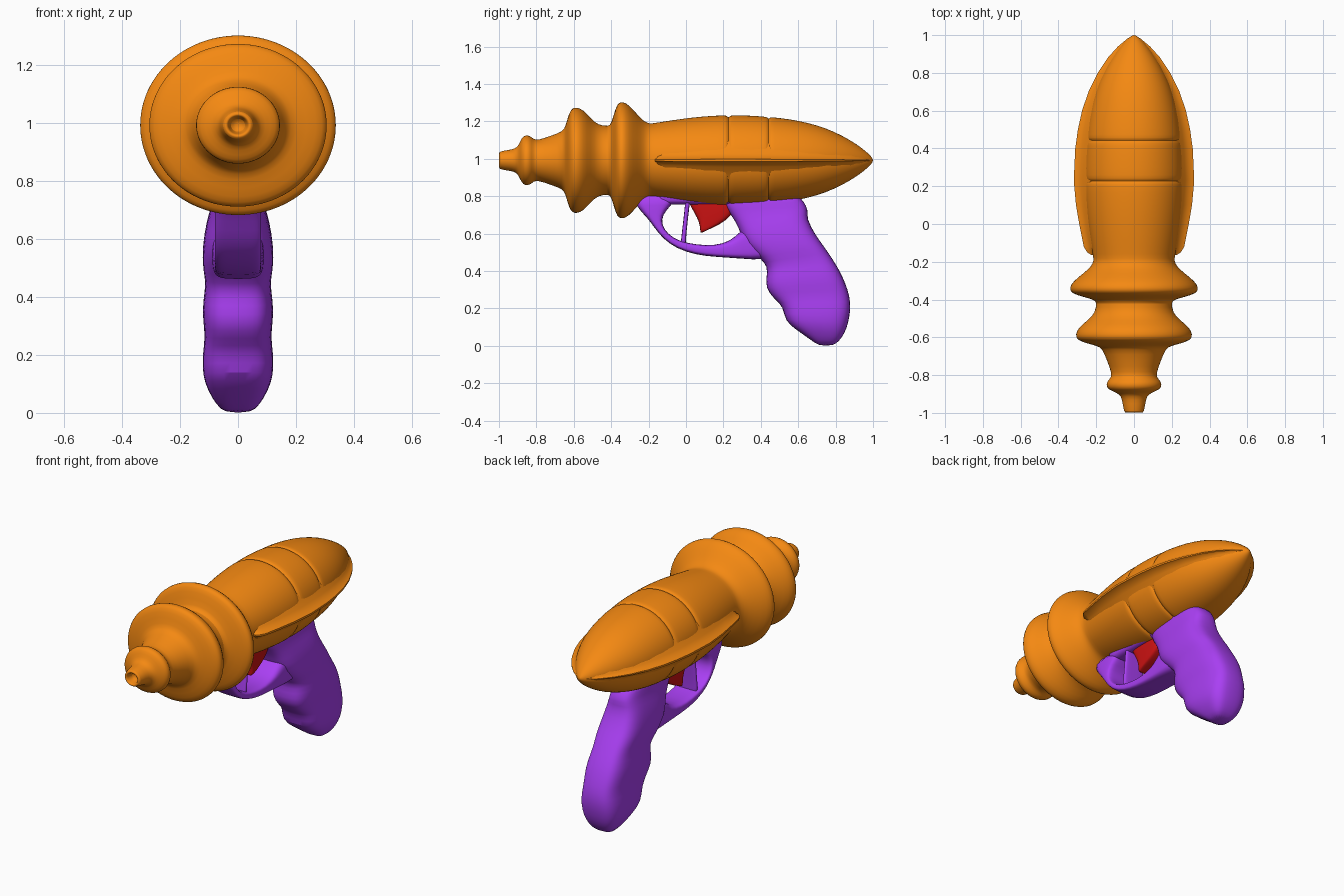
import bpy, bmesh
from math import sin, cos, pi, copysign

AXIS_Z = 0.992   # height of the barrel axis
WIDE = 1.09      # the body is slightly wider than tall


def material(name, rgb):
    m = bpy.data.materials.new(name)
    m.diffuse_color = (*rgb, 1)
    return m


ORANGE = material("orange", (0.91, 0.25, 0.006))
PURPLE = material("purple", (0.40, 0.05, 0.90))
RED = material("red", (0.60, 0.006, 0.006))


def loft(name, rings, mat, subdiv=1, angle=50):
    """Skin a list of equal-length point rings and cap both ends."""
    bm = bmesh.new()
    vs = [[bm.verts.new(p) for p in ring] for ring in rings]
    n = len(rings[0])
    for a, b in zip(vs, vs[1:]):
        for i in range(n):
            j = (i + 1) % n
            bm.faces.new((a[i], a[j], b[j], b[i]))
    bm.faces.new(vs[0])
    bm.faces.new(vs[-1])
    bmesh.ops.recalc_face_normals(bm, faces=bm.faces[:])
    me = bpy.data.meshes.new(name)
    bm.to_mesh(me)
    bm.free()
    me.materials.append(mat)
    ob = bpy.data.objects.new(name, me)
    bpy.context.collection.objects.link(ob)
    if subdiv:
        mod = ob.modifiers.new("smooth", "SUBSURF")
        mod.levels = mod.render_levels = subdiv
    bpy.ops.object.select_all(action="DESELECT")
    ob.select_set(True)
    bpy.context.view_layer.objects.active = ob
    bpy.ops.object.shade_smooth_by_angle(angle=angle * pi / 180)
    return ob


def spow(v, e):
    return copysign(abs(v) ** e, v)


def section_loft(name, stations, mat, square=0.6, n=24):
    """Each station: front y,z, back y,z, half width -> rounded cross-section."""
    rings = []
    for y0, z0, y1, z1, hw in stations:
        ring = []
        for i in range(n):
            a = 2 * pi * i / n
            t = 0.5 + 0.5 * spow(cos(a), square)
            ring.append((hw * spow(sin(a), square), y0 + (y1 - y0) * t, z0 + (z1 - z0) * t))
        rings.append(ring)
    return loft(name, rings, mat)


# Barrel and body: one turned profile (y, radius)
profile = [
    (-0.95, 0.004), (-0.955, 0.025), (-0.995, 0.03), (-1.0, 0.036), (-0.998, 0.048),
    (-0.95, 0.055), (-0.91, 0.062), (-0.893, 0.085), (-0.878, 0.122), (-0.86, 0.134),
    (-0.835, 0.133), (-0.815, 0.112), (-0.79, 0.108), (-0.72, 0.132), (-0.658, 0.155),
    (-0.645, 0.18), (-0.625, 0.255), (-0.607, 0.28), (-0.585, 0.284), (-0.55, 0.272),
    (-0.51, 0.225), (-0.47, 0.188), (-0.412, 0.182), (-0.40, 0.195), (-0.375, 0.285),
    (-0.36, 0.308), (-0.338, 0.314), (-0.305, 0.298), (-0.26, 0.245), (-0.225, 0.208),
    (-0.195, 0.196), (-0.17, 0.199), (-0.08, 0.214), (0.03, 0.229), (0.13, 0.238),
    (0.208, 0.241), (0.219, 0.238), (0.227, 0.228), (0.235, 0.238), (0.246, 0.241),
    (0.34, 0.24), (0.423, 0.234), (0.434, 0.231), (0.442, 0.221), (0.45, 0.23),
    (0.461, 0.231), (0.55, 0.221), (0.65, 0.202), (0.75, 0.172), (0.84, 0.13),
    (0.91, 0.088), (0.96, 0.05), (0.99, 0.022), (1.0, 0.004)]
N = 48
loft("ray_body", [[(WIDE * r * cos(2 * pi * i / N), y, AXIS_Z + r * sin(2 * pi * i / N))
                   for i in range(N)] for y, r in profile], ORANGE)

# Side fins: flared ridge along both flanks (y, half width)
fin = [(-0.165, 0.225), (-0.15, 0.248), (-0.12, 0.266), (0.0, 0.29), (0.1, 0.307),
       (0.23, 0.319), (0.4, 0.311), (0.5, 0.297), (0.6, 0.275), (0.7, 0.241),
       (0.8, 0.192), (0.88, 0.139), (0.94, 0.085), (0.98, 0.037), (0.998, 0.008)]
quarter = [(1, 0.006), (0.93, 0.013), (0.85, 0.036), (0.72, 0.10)]
half = quarter + [(-x, z) for x, z in reversed(quarter)]
outline = half + [(x, -z) for x, z in ((-x, z) for x, z in half)]
loft("side_fins", [[(x * w, y, AXIS_Z + z * w / 0.32) for x, z in outline]
                   for y, w in fin], ORANGE, subdiv=0, angle=40)

# Grip with finger bumps
section_loft("grip", [
    (0.20, 0.82, 0.59, 0.83, 0.085), (0.20, 0.755, 0.635, 0.765, 0.088),
    (0.24, 0.70, 0.655, 0.725, 0.092), (0.285, 0.63, 0.645, 0.68, 0.11),
    (0.30, 0.55, 0.695, 0.59, 0.124), (0.40, 0.465, 0.74, 0.53, 0.122),
    (0.435, 0.425, 0.78, 0.47, 0.110), (0.43, 0.37, 0.825, 0.40, 0.122),
    (0.425, 0.31, 0.855, 0.33, 0.122), (0.465, 0.255, 0.875, 0.27, 0.113),
    (0.522, 0.21, 0.883, 0.20, 0.123), (0.525, 0.135, 0.868, 0.12, 0.123),
    (0.59, 0.085, 0.85, 0.07, 0.104), (0.67, 0.03, 0.82, 0.025, 0.075),
    (0.71, 0.0, 0.785, 0.0, 0.045)], PURPLE)

# Trigger guard loop
section_loft("trigger_guard", [
    (-0.28, 0.82, -0.03, 0.82, 0.075), (-0.27, 0.745, -0.08, 0.75, 0.078),
    (-0.21, 0.69, -0.127, 0.70, 0.08), (-0.168, 0.63, -0.13, 0.648, 0.08),
    (-0.12, 0.57, -0.10, 0.60, 0.08), (-0.05, 0.52, -0.04, 0.56, 0.08),
    (0.05, 0.487, 0.055, 0.541, 0.08), (0.16, 0.475, 0.15, 0.535, 0.08),
    (0.30, 0.467, 0.24, 0.56, 0.082), (0.42, 0.455, 0.285, 0.61, 0.09),
    (0.52, 0.50, 0.36, 0.66, 0.09)], PURPLE, square=0.5)

# Frame rail under the body
section_loft("frame_rail", [(y, 0.755, y, 0.87, 0.078) for y in (-0.16, -0.1, 0.1, 0.3, 0.5, 0.56)],
             PURPLE, square=0.5)

# Thin strut in front of the trigger
section_loft("guard_strut", [(-0.029, 0.52, 0.0, 0.52, 0.065), (-0.028, 0.56, -0.002, 0.56, 0.065),
                             (-0.015, 0.66, 0.008, 0.66, 0.065), (-0.005, 0.76, 0.02, 0.76, 0.065),
                             (0.0, 0.80, 0.024, 0.80, 0.065)], PURPLE, square=0.5)

# Trigger
section_loft("trigger", [
    (0.0, 0.80, 0.25, 0.80, 0.045), (0.02, 0.755, 0.25, 0.74, 0.045), (0.045, 0.71, 0.25, 0.70, 0.045),
    (0.07, 0.665, 0.185, 0.65, 0.043), (0.076, 0.625, 0.12, 0.622, 0.04),
    (0.077, 0.602, 0.088, 0.606, 0.035)], RED, square=0.5)
